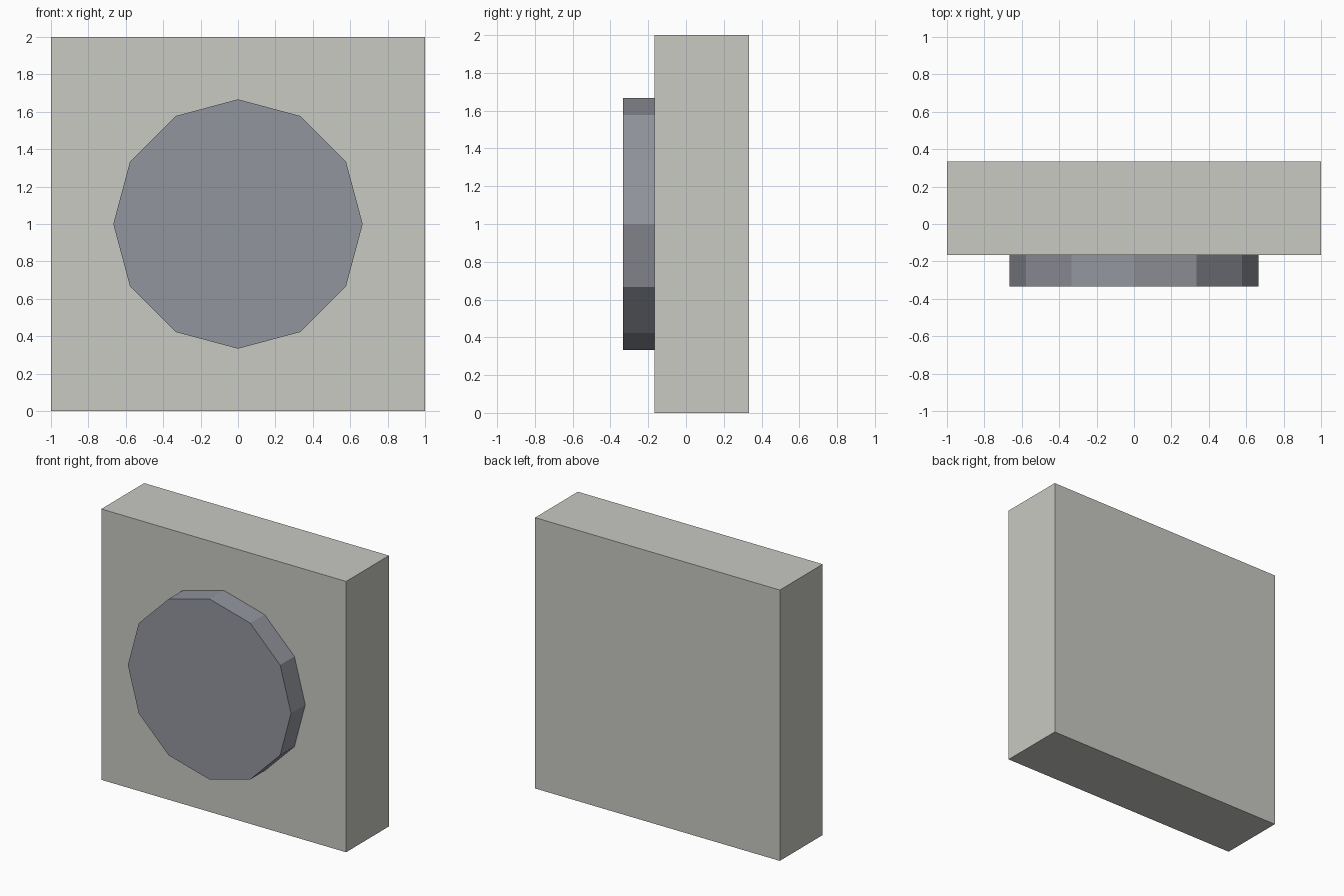
import bpy
from math import radians

default_cube = bpy.data.objects.get("Cube")
if default_cube:
    bpy.data.objects.remove(default_cube, do_unlink=True)


def make_material(name, rgb):
    mat = bpy.data.materials.new(name)
    mat.use_nodes = True
    color = (*rgb, 1.0)
    mat.diffuse_color = color
    mat.node_tree.nodes["Principled BSDF"].inputs["Base Color"].default_value = color
    return mat


def finish(name, mat):
    obj = bpy.context.object
    obj.name = name
    obj.data.name = name
    obj.data.materials.append(mat)
    bpy.ops.object.transform_apply(location=False, rotation=True, scale=True)
    bpy.ops.object.shade_flat()
    return obj


stone = make_material("warm light grey", (0.58, 0.585, 0.54))
metal = make_material("blue grey", (0.29, 0.30, 0.34))

FRONT, FACE, BACK = -1 / 3, -1 / 6, 1 / 3

# Square backing plate
bpy.ops.mesh.primitive_cube_add(size=1, location=(0, (FACE + BACK) / 2, 1))
bpy.context.object.scale = (2, BACK - FACE, 2)
finish("backing_plate", stone)

# Twelve-sided disc standing out from the front
bpy.ops.mesh.primitive_cylinder_add(
    vertices=12, radius=2 / 3, depth=FACE - FRONT,
    location=(0, (FRONT + FACE) / 2, 1), rotation=(radians(90), 0, 0))
finish("front_disc", metal)
